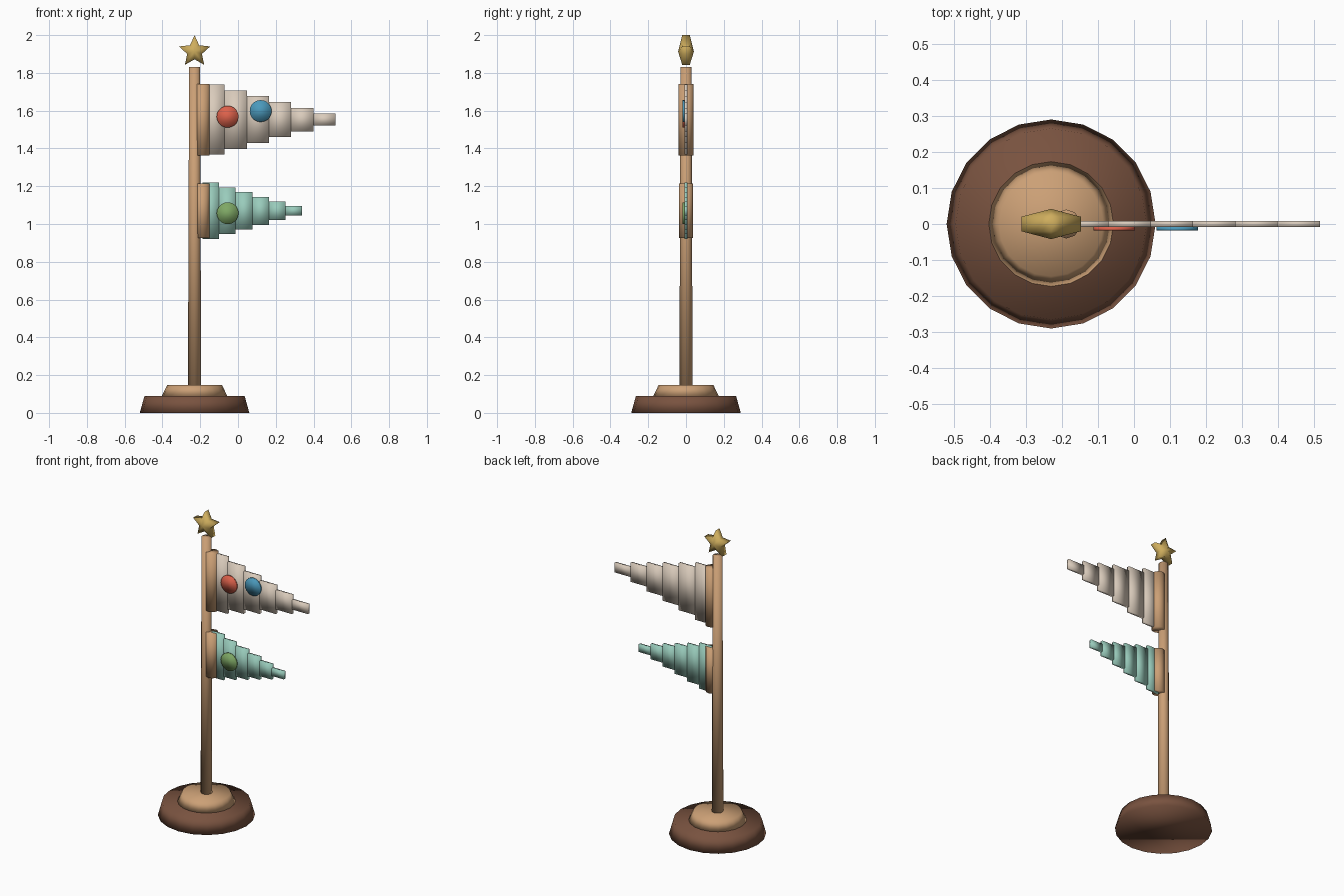
import bpy
import bmesh
from math import sin, cos, pi

cube = bpy.data.objects.get("Cube")
if cube:
    bpy.data.objects.remove(cube, do_unlink=True)

POLE_X = -0.23
CLAMP_X = -0.188


def material(name, rgb):
    m = bpy.data.materials.new(name)
    m.use_nodes = True
    m.diffuse_color = (*rgb, 1)
    m.node_tree.nodes["Principled BSDF"].inputs["Base Color"].default_value = (*rgb, 1)
    return m


dark_wood = material("dark wood", (0.19, 0.085, 0.05))
light_wood = material("light wood", (0.60, 0.35, 0.18))
gold = material("gold", (0.62, 0.42, 0.11))
cream = material("cream", (0.70, 0.60, 0.50))
teal = material("teal", (0.32, 0.60, 0.50))
red = material("red", (0.72, 0.12, 0.07))
blue = material("blue", (0.07, 0.32, 0.50))
green = material("green", (0.21, 0.39, 0.13))


def finish(obj, name, mat):
    obj.name = name
    obj.data.materials.clear()
    obj.data.materials.append(mat)
    obj.data.shade_smooth()
    return obj


def tapered(name, mat, x, z0, z1, r0, r1, sides):
    """Upright round part from z0 to z1."""
    bpy.ops.mesh.primitive_cone_add(vertices=sides, radius1=r0, radius2=r1,
                                    depth=z1 - z0, location=(x, 0, (z0 + z1) / 2))
    return finish(bpy.context.object, name, mat)


def disc(name, mat, x, z):
    """Round badge lying on the front of a pennant."""
    bpy.ops.mesh.primitive_cylinder_add(vertices=20, radius=0.058, depth=0.0095,
                                        location=(x, -0.0135, z), rotation=(pi / 2, 0, 0))
    return finish(bpy.context.object, name, mat)


def pennant(name, mat, z, width, height, steps=6):
    """Row of boxes that get shorter toward the tip."""
    for i in range(steps):
        bpy.ops.mesh.primitive_cube_add(size=1, location=(CLAMP_X + width * (i + 0.5), 0, z))
        obj = bpy.context.object
        obj.scale = (width, 0.018, height * (steps - i) / steps)
        bpy.ops.object.transform_apply(location=False, rotation=False, scale=True)
        finish(obj, f"{name}_panel_{i + 1}", mat)


def star(name, mat, x, z, outer, inner, rim, bulge):
    """Five-pointed star with a thick rim and raised centres."""
    bm = bmesh.new()
    rings, tips = [], []
    for side in (-1, 1):
        ring = []
        for i in range(10):
            r = outer if i % 2 == 0 else inner
            a = i * pi / 5
            ring.append(bm.verts.new((r * sin(a), side * rim, r * cos(a))))
        rings.append(ring)
        tips.append(bm.verts.new((0, side * bulge, 0)))
    for i in range(10):
        j = (i + 1) % 10
        bm.faces.new((rings[0][i], rings[0][j], rings[1][j], rings[1][i]))
        for ring, tip in zip(rings, tips):
            bm.faces.new((ring[i], ring[j], tip))
    bmesh.ops.recalc_face_normals(bm, faces=bm.faces)
    mesh = bpy.data.meshes.new(name)
    bm.to_mesh(mesh)
    bm.free()
    obj = bpy.data.objects.new(name, mesh)
    bpy.context.collection.objects.link(obj)
    obj.location = (x, 0, z)
    return finish(obj, name, mat)


# Stand and pole
tapered("base", dark_wood, POLE_X, 0, 0.09, 0.29, 0.265, 20)
tapered("base_collar", light_wood, POLE_X, 0.09, 0.148, 0.173, 0.145, 20)
tapered("pole", light_wood, POLE_X, 0.13, 1.83, 0.035, 0.029, 12)

# Sleeves holding the pennants
tapered("upper_sleeve", light_wood, CLAMP_X, 1.362, 1.742, 0.04, 0.04, 10)
tapered("lower_sleeve", light_wood, CLAMP_X, 0.925, 1.215, 0.038, 0.038, 10)

# Stepped pennants
pennant("upper_pennant", cream, 1.553, 0.1173, 0.372)
pennant("lower_pennant", teal, 1.07, 0.088, 0.297)

# Badges
disc("red_badge", red, -0.055, 1.568)
disc("blue_badge", blue, 0.12, 1.598)
disc("green_badge", green, -0.055, 1.057)

# Finial
star("star_finial", gold, POLE_X, 1.913, 0.087, 0.041, 0.02, 0.042)
